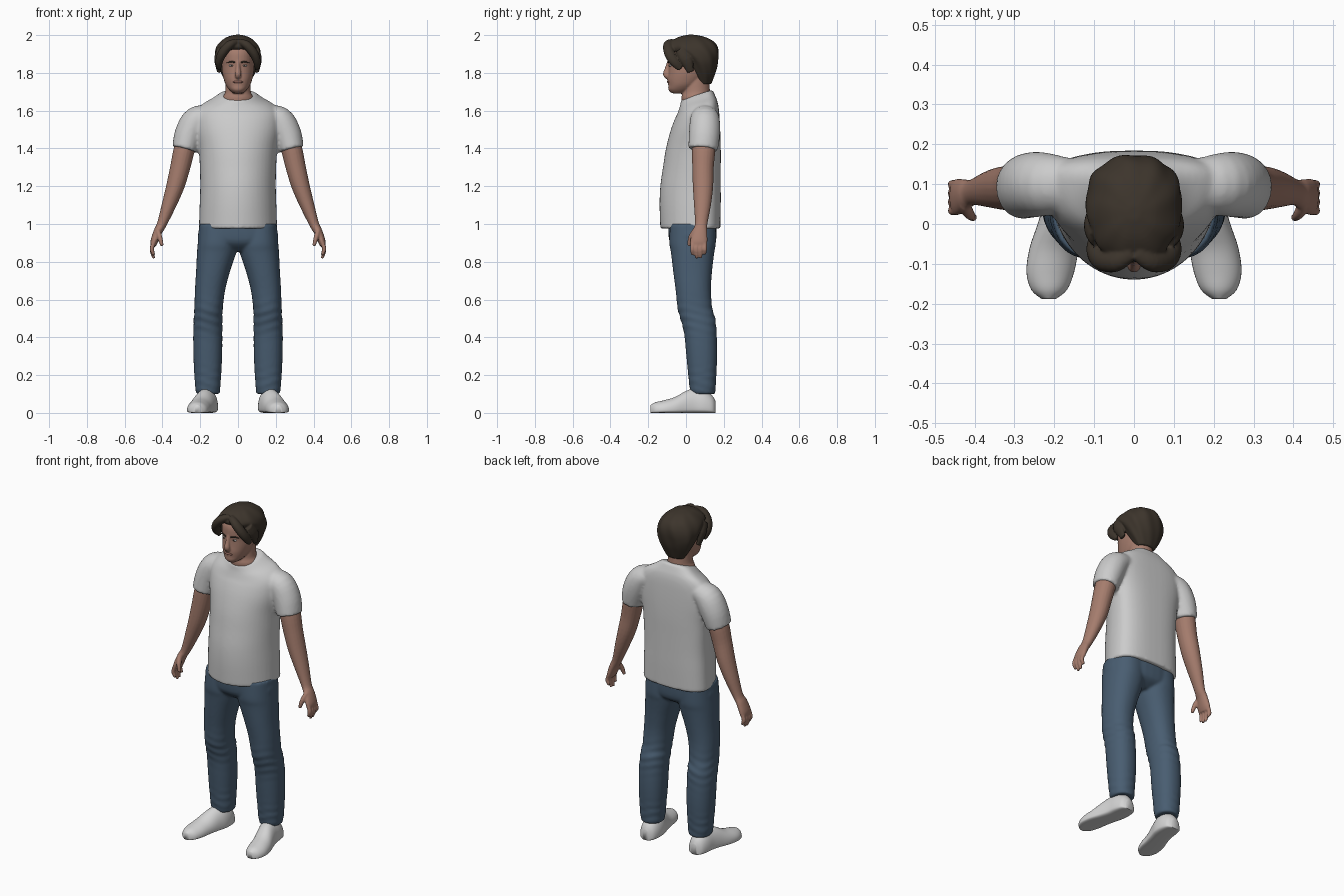
import bpy, bmesh, math
from mathutils import Vector


def material(name, rgb):
    m = bpy.data.materials.new(name)
    m.diffuse_color = (*rgb, 1)
    return m


WHITE = material("white_cotton", (0.6, 0.6, 0.6))
SHOE = material("white_shoe", (0.66, 0.66, 0.66))
DENIM = material("blue_denim", (0.066, 0.11, 0.165))
SKIN = material("skin", (0.38, 0.205, 0.155))
LIP = material("lip", (0.32, 0.15, 0.12))
HAIR = material("dark_brown_hair", (0.046, 0.035, 0.025))


def smooth_rings(rings, steps):
    """Catmull-Rom interpolation of tuples of numbers."""
    out, last = [], len(rings) - 1
    for i in range(last):
        p = [rings[min(max(i + k, 0), last)] for k in (-1, 0, 1, 2)]
        for s in range(steps):
            t = s / steps
            out.append([0.5 * (2 * b + (c - a) * t + (2 * a - 5 * b + 4 * c - d) * t * t
                               + (3 * b - a - 3 * c + d) * t ** 3) for a, b, c, d in zip(*p)])
    return out + [list(rings[-1])]


def skin_rings(bm, loops):
    """Join loops of points into a closed body."""
    vs = [[bm.verts.new(p) for p in loop] for loop in loops]
    n = len(vs[0])
    for a, b in zip(vs, vs[1:]):
        for i in range(n):
            bm.faces.new((a[i], a[(i + 1) % n], b[(i + 1) % n], b[i]))
    bm.faces.new(vs[0][::-1])
    bm.faces.new(vs[-1])


def power(v, e):
    return math.copysign(abs(v) ** (2 / e), v)


def loft(bm, rings, axis="z", mid=0.5, e_lo=2.0, e_hi=2.0, wave=None, n=36, steps=4, s=1):
    """Rings are (position on axis, centre x, half width, low, high)."""
    loops = []
    for pos, cx, r, lo, hi in smooth_rings(rings, steps):
        m, loop = lo + (hi - lo) * mid, []
        for i in range(n):
            a = math.tau * i / n
            c, d = math.cos(a), math.sin(a)
            e = e_hi if d > 0 else e_lo
            k = 1 + (wave(a, pos) if wave else 0)
            x = s * (cx + k * r * power(c, e))
            q = m + k * power(d, e) * ((hi - m) if d > 0 else (m - lo))
            loop.append((x, q, pos) if axis == "z" else (x, pos, q))
        loops.append(loop)
    skin_rings(bm, loops)


def tube(bm, pts, s=1, n=20, steps=4):
    """Points are (x, y, z, side radius, depth radius), swept along the path."""
    pts = smooth_rings(pts, steps)
    loops = []
    for i, (x, y, z, a, b) in enumerate(pts):
        t = Vector(pts[min(i + 1, len(pts) - 1)][:3]) - Vector(pts[max(i - 1, 0)][:3])
        t.normalize()
        depth = Vector((0, 1, 0)) - t * t.y
        depth.normalize()
        side = depth.cross(t)
        loop = []
        for k in range(n):
            w = math.tau * k / n
            p = Vector((x, y, z)) + side * a * math.cos(w) + depth * b * math.sin(w)
            loop.append((s * p.x, p.y, p.z))
        loops.append(loop)
    skin_rings(bm, loops)


def finish(name, bm, mat, voxel=0, iterations=3):
    bmesh.ops.recalc_face_normals(bm, faces=bm.faces)
    for f in bm.faces:
        f.smooth = True
    me = bpy.data.meshes.new(name)
    bm.to_mesh(me)
    bm.free()
    me.materials.append(mat)
    ob = bpy.data.objects.new(name, me)
    bpy.context.collection.objects.link(ob)
    if voxel:
        r = ob.modifiers.new("merge", "REMESH")
        r.mode, r.voxel_size, r.use_smooth_shade = "VOXEL", voxel, True
        sm = ob.modifiers.new("soften", "SMOOTH")
        sm.factor, sm.iterations = 0.5, iterations
    return ob


def blob(name, loc, size, mat):
    bm = bmesh.new()
    bmesh.ops.create_uvsphere(bm, u_segments=16, v_segments=10, radius=1)
    for v in bm.verts:
        v.co = Vector(loc) + Vector([a * b for a, b in zip(v.co, size)])
    return finish(name, bm, mat)


# Shirt: torso with a neckline dipping at the front, plus sleeves
bm = bmesh.new()
loft(bm, [(0.975, 0, 0.207, -0.136, 0.182), (1.1, 0, 0.203, -0.14, 0.184),
          (1.2, 0, 0.2, -0.136, 0.184), (1.3, 0, 0.202, -0.122, 0.184),
          (1.4, 0, 0.208, -0.106, 0.184), (1.5, 0, 0.225, -0.08, 0.181),
          (1.58, 0, 0.225, -0.05, 0.176), (1.625, 0, 0.19, -0.037, 0.168),
          (1.655, 0, 0.135, -0.03, 0.155), (1.685, 0, 0.09, -0.026, 0.14)],
     mid=0.66, e_hi=2.7, e_lo=2.0, n=48)
for v in bm.verts:
    if v.co.z > 1.56:
        v.co.z += 0.33 * (v.co.y - 0.06) * (v.co.z - 1.56) / 0.125
for s in (1, -1):
    tube(bm, [(0.14, 0.1, 1.585, 0.045, 0.06), (0.215, 0.1, 1.553, 0.073, 0.078),
              (0.258, 0.098, 1.48, 0.076, 0.082), (0.283, 0.09, 1.395, 0.067, 0.078)], s, n=32)
finish("shirt", bm, WHITE, 0.009, 4)

# Jeans: hips and two creased legs
bm = bmesh.new()
loft(bm, [(0.855, 0, 0.1, -0.03, 0.1), (0.885, 0, 0.17, -0.07, 0.145),
          (0.92, 0, 0.213, -0.09, 0.16), (1.0, 0, 0.2, -0.095, 0.163)], e_hi=2.4, e_lo=2.4)


def crease(a, z):
    near = math.exp(-((z - 0.5) / 0.08) ** 2) + math.exp(-((z - 0.16) / 0.07) ** 2)
    return 0.025 * near * math.sin(z * 130 + 2 * math.sin(a * 2))


for s in (1, -1):
    loft(bm, [(0.1, 0.158, 0.06, 0.027, 0.153), (0.14, 0.16, 0.067, 0.018, 0.157),
              (0.3, 0.16, 0.076, 0.002, 0.165), (0.42, 0.16, 0.077, -0.01, 0.162),
              (0.5, 0.158, 0.076, -0.03, 0.155), (0.55, 0.156, 0.075, -0.044, 0.14),
              (0.65, 0.148, 0.08, -0.055, 0.132), (0.75, 0.132, 0.09, -0.068, 0.138),
              (0.85, 0.113, 0.104, -0.08, 0.15), (0.9, 0.109, 0.104, -0.088, 0.158),
              (1.0, 0.105, 0.1, -0.085, 0.158)],
         e_hi=2.2, e_lo=2.2, wave=crease, steps=8, s=s)
finish("jeans", bm, DENIM, 0.008)

for s, side in ((1, "left"), (-1, "right")):
    # Shoe: lengthwise loft with a flat sole, toes turned out
    bm = bmesh.new()
    loft(bm, [(y, x, r, 0, h) for y, x, r, h in (
        (0.157, 0.163, 0.022, 0.06), (0.14, 0.163, 0.045, 0.09), (0.1, 0.164, 0.057, 0.122),
        (0.05, 0.168, 0.06, 0.13), (0, 0.182, 0.06, 0.116), (-0.06, 0.2, 0.062, 0.083),
        (-0.12, 0.21, 0.06, 0.066), (-0.165, 0.213, 0.045, 0.055), (-0.188, 0.214, 0.018, 0.04))],
         axis="y", mid=0.25, e_lo=4, s=s)
    finish(side + "_shoe", bm, SHOE)

    # Arm and palm
    bm = bmesh.new()
    tube(bm, [(0.25, 0.1, 1.5, 0.052, 0.058), (0.283, 0.094, 1.4, 0.056, 0.062),
              (0.306, 0.09, 1.3, 0.053, 0.057), (0.332, 0.09, 1.2, 0.048, 0.054),
              (0.366, 0.087, 1.1, 0.038, 0.045), (0.403, 0.08, 1.0, 0.026, 0.033),
              (0.424, 0.074, 0.96, 0.023, 0.039), (0.443, 0.068, 0.91, 0.02, 0.046),
              (0.449, 0.066, 0.885, 0.014, 0.043)], s)
    # Fingers and thumb
    for i, tip in enumerate((0.836, 0.818, 0.82, 0.84)):
        y = 0.034 + 0.022 * i
        tube(bm, [(0.444, y, 0.91, 0.011, 0.011), (0.456, y - 0.001, 0.872, 0.0115, 0.0115),
                  (0.453, y, (tip + 0.872) / 2, 0.0105, 0.0105), (0.445, y, tip, 0.007, 0.007)], s, 12)
    tube(bm, [(0.425, 0.05, 0.965, 0.014, 0.016), (0.414, 0.026, 0.93, 0.0135, 0.014),
              (0.402, 0.015, 0.885, 0.009, 0.009)], s, 12)
    finish(side + "_arm", bm, SKIN, 0.005, 2)

# Head, neck and nose
bm = bmesh.new()
loft(bm, [(1.6, 0, 0.085, -0.015, 0.12), (1.665, 0, 0.083, -0.024, 0.13),
          (1.7, 0, 0.068, -0.018, 0.127), (1.78, 0, 0.064, -0.01, 0.122)])
loft(bm, [(1.692, 0, 0.025, -0.075, 0.0), (1.71, 0, 0.046, -0.093, 0.04),
          (1.735, 0, 0.064, -0.094, 0.07), (1.765, 0, 0.075, -0.097, 0.1),
          (1.8, 0, 0.083, -0.094, 0.12), (1.84, 0, 0.086, -0.093, 0.14),
          (1.87, 0, 0.087, -0.097, 0.145), (1.92, 0, 0.084, -0.09, 0.14),
          (1.96, 0, 0.05, -0.05, 0.1)], e_lo=2.15)
tube(bm, [(0, -0.085, 1.862, 0.01, 0.014), (0, -0.097, 1.825, 0.012, 0.014),
          (0, -0.106, 1.793, 0.017, 0.016), (0, -0.095, 1.776, 0.014, 0.012)])
finish("head", bm, SKIN, 0.005, 2)

# Face details
blob("mouth", (0, -0.092, 1.752), (0.027, 0.009, 0.007), LIP)
for s, side in ((1, "left"), (-1, "right")):
    blob(side + "_eye", (s * 0.034, -0.082, 1.838), (0.014, 0.008, 0.0055), WHITE)
    blob(side + "_pupil", (s * 0.034, -0.0875, 1.838), (0.005, 0.004, 0.005), HAIR)
    bm = bmesh.new()
    tube(bm, [(0.016, -0.093, 1.855, 0.004, 0.004), (0.038, -0.089, 1.86, 0.004, 0.005),
              (0.058, -0.074, 1.853, 0.002, 0.003)], s, 10)
    finish(side + "_brow", bm, HAIR)

# Hair: wavy cap with two locks swept away from a centre parting
bm = bmesh.new()
loft(bm, [(1.74, 0, 0.055, 0.065, 0.133), (1.78, 0, 0.08, 0.045, 0.148),
          (1.82, 0, 0.1, 0.02, 0.162), (1.86, 0, 0.115, -0.005, 0.17),
          (1.9, 0, 0.12, -0.05, 0.174), (1.935, 0, 0.114, -0.095, 0.168),
          (1.965, 0, 0.092, -0.082, 0.147), (1.99, 0, 0.057, -0.04, 0.1),
          (2.002, 0, 0.015, 0.01, 0.045)],
     e_lo=2.3, e_hi=2.1, n=64, wave=lambda a, z: 0.022 * math.sin(9 * a + 25 * z))
for s in (1, -1):
    tube(bm, [(0.006, -0.07, 1.966, 0.014, 0.02), (0.045, -0.094, 1.948, 0.023, 0.026),
              (0.082, -0.088, 1.905, 0.024, 0.028), (0.1, -0.062, 1.86, 0.02, 0.026),
              (0.1, -0.03, 1.82, 0.01, 0.014)], s)
    tube(bm, [(0.09, -0.03, 1.92, 0.024, 0.03), (0.108, 0.0, 1.87, 0.018, 0.032),
              (0.1, 0.025, 1.805, 0.01, 0.018)], s)
finish("hair", bm, HAIR, 0.005, 2)
